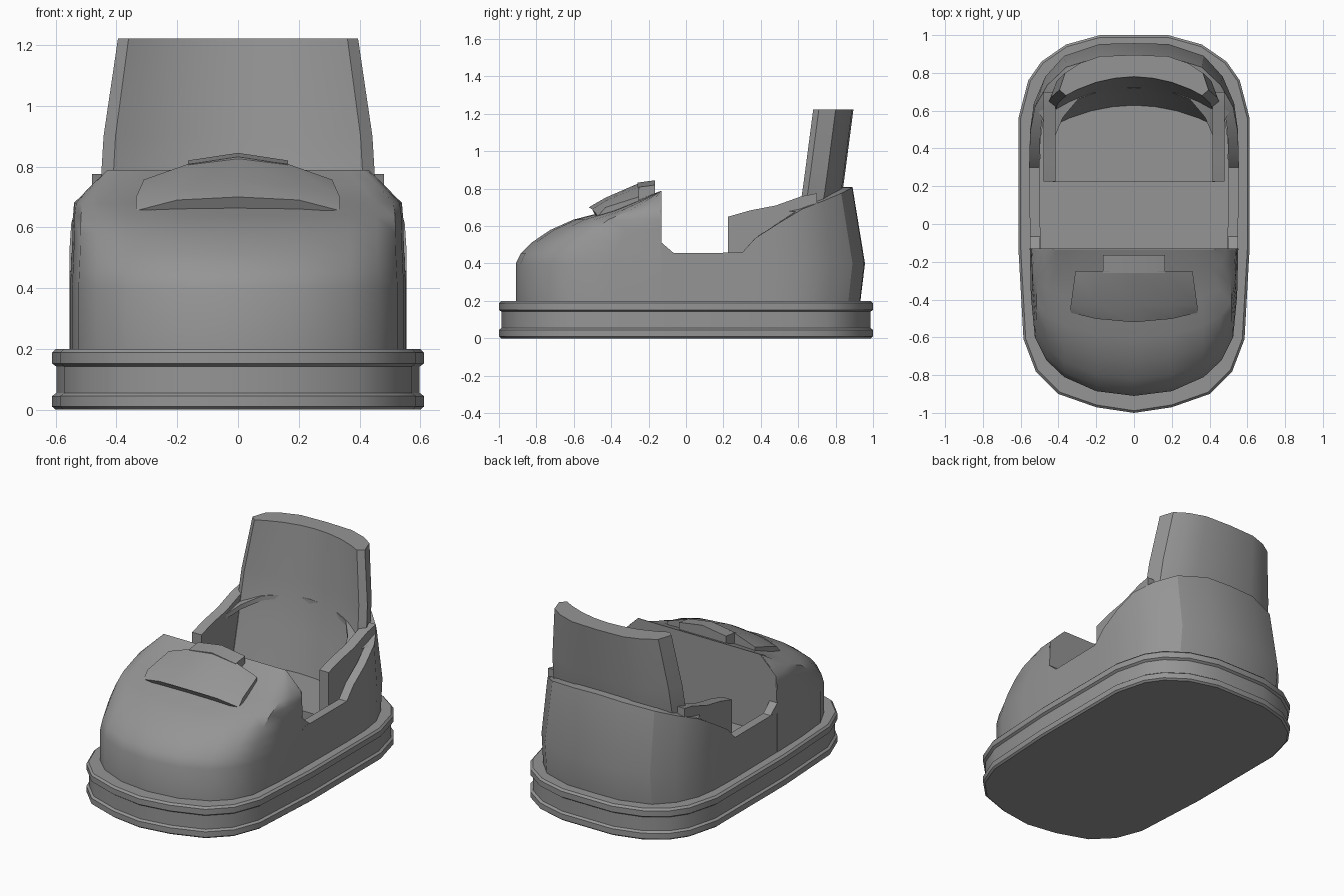
import bpy
import bmesh
import math
from mathutils import Vector

if "Cube" in bpy.data.objects:
    bpy.data.objects.remove(bpy.data.objects["Cube"], do_unlink=True)

GREY = bpy.data.materials.new("plain grey")
GREY.use_nodes = True
GREY.diffuse_color = (0.3, 0.3, 0.3, 1)
GREY.node_tree.nodes["Principled BSDF"].inputs["Base Color"].default_value = (0.3, 0.3, 0.3, 1)


def finish(name, bm, angle=30):
    bmesh.ops.remove_doubles(bm, verts=bm.verts, dist=0.0005)
    bmesh.ops.recalc_face_normals(bm, faces=bm.faces)
    mesh = bpy.data.meshes.new(name)
    bm.to_mesh(mesh)
    bm.free()
    mesh.materials.append(GREY)
    obj = bpy.data.objects.new(name, mesh)
    bpy.context.collection.objects.link(obj)
    bpy.ops.object.select_all(action="DESELECT")
    obj.select_set(True)
    bpy.context.view_layer.objects.active = obj
    bpy.ops.object.shade_smooth_by_angle(angle=math.radians(angle))
    return obj


def loft(name, rings, closed=True, caps=(True, True), loop=False, angle=30):
    """Skin a list of equal-length rings of points."""
    bm = bmesh.new()
    rows = [[bm.verts.new(p) for p in ring] for ring in rings]
    n = len(rows[0])
    pairs = list(zip(rows, rows[1:])) + ([(rows[-1], rows[0])] if loop else [])
    for a, b in pairs:
        for i in range(n if closed else n - 1):
            k = (i + 1) % n
            bm.faces.new((a[i], a[k], b[k], b[i]))
    for use, row in zip(caps, (rows[0], rows[-1])):
        if use:
            bm.faces.new(row)
    return finish(name, bm, angle)


def prism(name, profile, x0, x1):
    """Extrude a side profile of (y, z) points across x."""
    return loft(name, [[(x, y, z) for y, z in profile] for x in (x0, x1)])


def mirrored(half):
    """Complete a half outline that runs from the right side to x = 0."""
    return half + [(-p[0],) + tuple(p[1:]) for p in reversed(half) if p[0] > 0]


def inset(points, d):
    """Move an open or closed outline inwards by d, in plan."""
    out = []
    closed = points[0][0] == 0
    n = len(points)
    for i, p in enumerate(points):
        a = points[i - 1] if closed or i else p
        b = points[(i + 1) % n] if closed or i < n - 1 else p
        t = Vector((b[0] - a[0], b[1] - a[1])).normalized()
        out.append((p[0] - t.y * d, p[1] + t.x * d))
    return out


# Bumper: plan outline swept up through two lips and a groove
half = [(0, -1), (.2, -.97), (.4, -.9), (.52, -.78), (.585, -.61), (.612, -.13),
        (.612, .56), (.56, .76), (.49, .86), (.36, .95), (.18, 1)]
outline = half + [(-x, y) for x, y in reversed(half) if x > 0]
section = [(.012, 0), (0, .01), (0, .045), (.014, .055), (.014, .142),
           (0, .152), (0, .188), (.012, .2)]
loft("bumper", [[(x, y, z) for x, y in inset(outline, d)] for d, z in section])

# Hood: plan outline shrinking towards the top of the dashboard
BACK = -.135
plan = mirrored([(.552, BACK), (.546, -.38), (.525, -.6), (.465, -.72), (.37, -.81),
                 (.2, -.885), (0, -.91)])
levels = [(.18, 1, 1), (.4, 1, 1), (.455, .995, .965), (.515, .99, .885), (.58, .987, .76),
          (.635, .985, .6), (.68, .975, .37), (.735, .88, .17), (.788, .78, 0)]
rings = [[(x * sx, BACK + (y - BACK) * sy, z) for x, y in plan] for z, sx, sy in levels]
loft("hood", rings, closed=False, caps=(False, False), angle=40)

# Dashboard: flat wall closing the back of the hood
edge = [(.552, .18), (.552, .4), (.54, .68), (.43, .788)]
wall = edge + [(-x, z) for x, z in reversed(edge)]
loft("dashboard", [[(x, BACK + dy, z) for x, z in wall] for dy in (0, .004)])

# Cowl: raised plate on the hood with a narrow tongue at the rear
rows = [  # y, then half-width and height at edge, shoulder and centre
    (-.52, [(.335, .655), (.2, .69), (0, .7)], .05),
    (-.43, [(.335, .7), (.2, .735), (0, .752)], 0),
    (-.25, [(.31, .757), (.16, .81), (0, .83)], 0),
]
tops = []
for y, pts, bow in rows:
    tops.append([(x, y + bow * (x / .335) ** 2, z)
                 for x, z in mirrored(pts)])
for name, grid in (
        ("cowl", tops),
        ("cowl_tongue", [[(x, y, z) for x, z in mirrored([(.165, h), (0, h + .025)])]
                         for y, h in ((-.26, .807), (-.165, .82))])):
    loft(name, [g + [(g[-1][0], g[-1][1], .63), (g[0][0], g[0][1], .63)] for g in grid])

# Tub wall: x, y, top height and how far the rim leans forward
stations = mirrored([
    (.55, BACK, .455, 0), (.555, .3, .458, 0), (.554, .37, .535, 0), (.55, .5, .615, .005),
    (.53, .64, .69, .02), (.47, .78, .735, .045), (.37, .89, .775, .06),
    (.18, .953, .805, .065), (0, .957, .81, .067)])
outer = [(s[0], s[1]) for s in stations]
inner = inset(outer, .055)
tub = []
for (x, y, top, lean), (ix, iy) in zip(stations, inner):
    lx = x * (1 - .5 * lean)
    tub.append([(x, y - .4 * lean, .18), (x, y, .4), (lx, y - lean, top),
                (ix, iy - lean, top), (ix, iy - lean, .18)])
loft("tub_wall", tub, angle=20)

# Floor and seat cushion
floor_plan = [(x, y - .07 * max(0, y)) for x, y in inner]
loft("floor", [[(x, y, z) for x, y in floor_plan] for z in (.19, .3)])
prism("seat_cushion", [(.222, .2), (.222, .36), (.68, .36), (.68, .2)], -.43, .43)

# Parts repeated on both sides
arm = [(.225, .25), (.225, .65), (.34, .683), (.48, .71), (.62, .76), (.7, .775), (.7, .25)]
gusset = [(BACK, .44), (BACK, .515), (-.065, .455), (-.065, .44)]
for side, s in (("left", 1), ("right", -1)):
    prism(side + "_armrest", arm, s * .415, s * .48)
    prism(side + "_dash_gusset", gusset, s * .497, s * .55)

# Seat back: curved thick shell leaning backwards
back_outer = mirrored([(.395, .71), (.365, .8), (.29, .85), (.18, .888), (0, .895)])
back_inner = mirrored([(.36, .68), (.3, .712), (.2, .75), (.1, .772), (0, .78)])
section = back_outer + back_inner[::-1]
loft("seat_back", [[(x * sx, y + dy, z) for x, y in section]
                   for z, sx, dy in ((.28, 1.14, -.17), (.6, 1.14, -.095), (.77, 1.14, -.06),
                                     (.9, 1.12, -.042), (1.222, 1, 0))])

# Ledge filling the gap between the seat back and the tub rim
ledge = [s for s in stations if s[1] > .6]
rim = [(x * .95, y - lean - .03, top - .012) for x, y, top, lean in ledge]
front = [(x * .8, y - lean - .17, top - .012) for x, y, top, lean in ledge]
low = [[(x, y, z - .03) for x, y, z in r] for r in (front, rim)]
loft("rear_ledge", [rim, front, low[0], low[1]], closed=False, caps=(False, False), loop=True)
